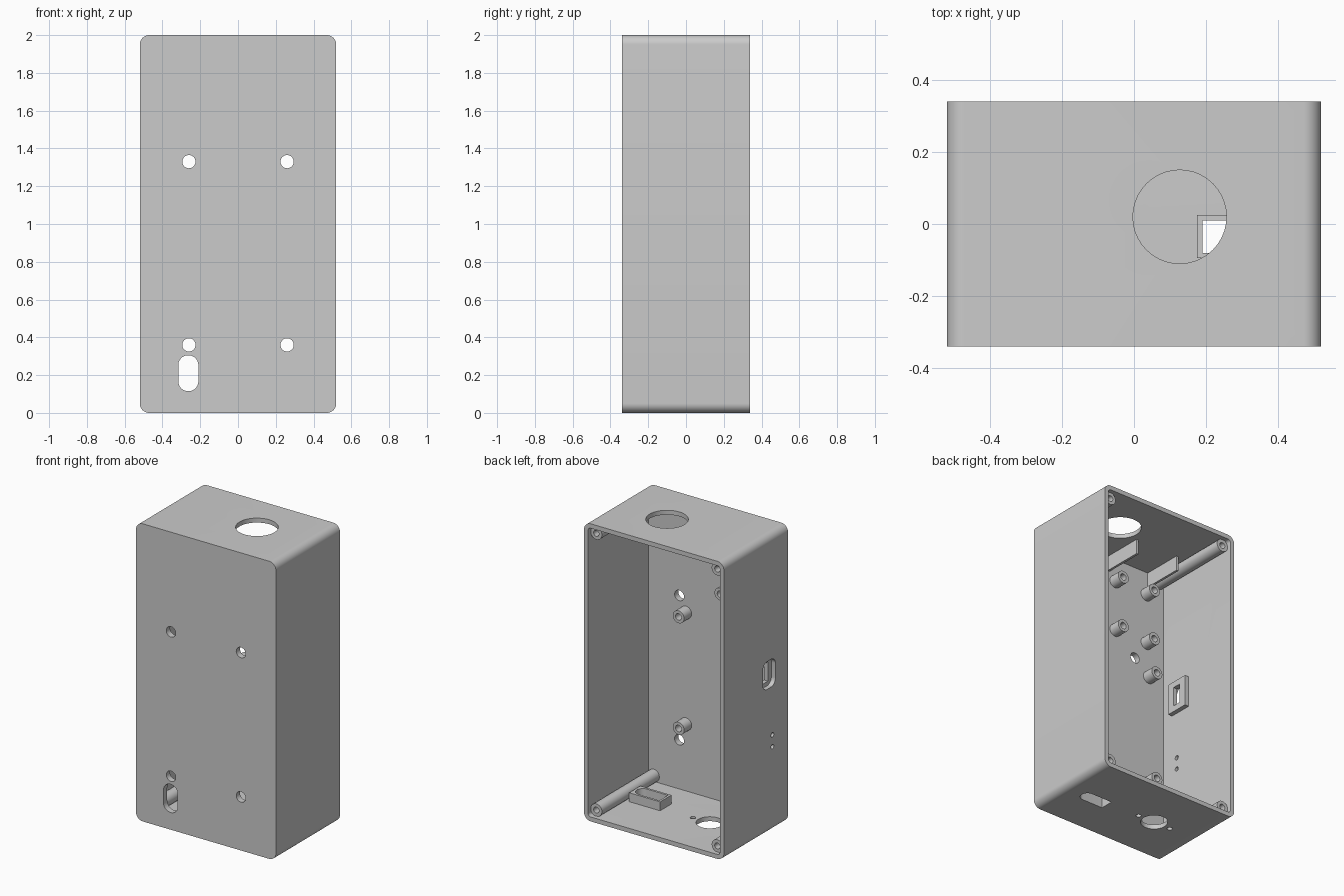
import bpy, bmesh, math
from mathutils import Matrix

cube = bpy.data.objects.get("Cube")
if cube:
    bpy.data.objects.remove(cube, do_unlink=True)

grey = bpy.data.materials.new("light_grey")
grey.use_nodes = True
colour = (0.6, 0.6, 0.6, 1)
grey.diffuse_color = colour
grey.node_tree.nodes["Principled BSDF"].inputs["Base Color"].default_value = colour

TURN = {"x": Matrix.Rotation(math.pi / 2, 4, "Y"),
        "y": Matrix.Rotation(-math.pi / 2, 4, "X"),
        "z": Matrix.Identity(4)}


def finish(name, bm):
    bmesh.ops.recalc_face_normals(bm, faces=bm.faces)
    mesh = bpy.data.meshes.new(name)
    bm.to_mesh(mesh)
    bm.free()
    mesh.materials.append(grey)
    obj = bpy.data.objects.new(name, mesh)
    bpy.context.collection.objects.link(obj)
    return obj


def block(name, xs, ys, zs, axis=None, radius=0):
    """Box given by its limits, with the edges along one axis rounded."""
    bm = bmesh.new()
    bmesh.ops.create_cube(bm, size=1)
    lims = (xs, ys, zs)
    for v in bm.verts:
        v.co = [(a + b) / 2 + c * (b - a) for (a, b), c in zip(lims, v.co)]
    if axis:
        i = "xyz".index(axis)
        edges = [e for e in bm.edges
                 if abs(e.verts[0].co[i] - e.verts[1].co[i]) > 1e-5]
        bmesh.ops.bevel(bm, geom=edges, offset=radius, segments=10,
                        profile=0.5, affect="EDGES")
    return finish(name, bm)


def rod(name, centre, radius, length, axis, bore=0, depth=0):
    """Cylinder starting at centre and running along axis, optionally bored."""
    bm = bmesh.new()
    bmesh.ops.create_cone(bm, cap_ends=True, segments=40, radius1=radius,
                          radius2=radius, depth=length)
    bmesh.ops.translate(bm, verts=bm.verts, vec=(0, 0, length / 2))
    if bore:
        top = max(bm.faces, key=lambda f: f.calc_center_median().z)
        bmesh.ops.inset_region(bm, faces=[top], thickness=radius - bore)
        out = bmesh.ops.extrude_face_region(bm, geom=[top])["geom"]
        moved = [g for g in out if isinstance(g, bmesh.types.BMVert)]
        bmesh.ops.translate(bm, verts=moved, vec=(0, 0, -depth))
        if top.is_valid:
            bmesh.ops.delete(bm, geom=[top], context="FACES_ONLY")
    bmesh.ops.transform(bm, matrix=Matrix.Translation(centre) @ TURN[axis],
                        verts=bm.verts)
    return finish(name, bm)


def cut(obj, cutters):
    """Subtract the cutters for good and remove them."""
    for c in cutters:
        mod = obj.modifiers.new("cut", "BOOLEAN")
        mod.operation, mod.solver, mod.object = "DIFFERENCE", "EXACT", c
    graph = bpy.context.evaluated_depsgraph_get()
    graph.update()
    mesh = bpy.data.meshes.new_from_object(obj.evaluated_get(graph))
    obj.modifiers.clear()
    obj.data = mesh
    for c in cutters:
        bpy.data.objects.remove(c, do_unlink=True)


# Case, open at the back
W, D, H, T = 0.52, 0.34, 2.0, 0.03
FRONT = -0.30                       # inside of the front wall
case = block("case", (-W, W), (-D, D), (0, H), "y", 0.05)
holes = [block("cavity", (T - W, W - T), (FRONT, 1), (T, H - T), "y", 0.02)]

# Front mounting holes and cable slot
for x in (-0.26, 0.26):
    for z in (0.36, 1.33):
        holes.append(rod("mount_hole", (x, -0.5, z), 0.035, 0.3, "y"))
holes.append(block("cable_slot", (-0.316, -0.21), (-0.5, -0.2),
                   (0.115, 0.305), "y", 0.052))

# Top opening, bottom connector with its two screws
holes.append(rod("top_hole", (0.127, 0.02, 1.9), 0.13, 0.3, "z"))
holes.append(rod("bottom_hole", (-0.17, -0.01, -0.1), 0.084, 0.2, "z"))
for x in (-0.295, -0.045):
    holes.append(rod("bottom_screw_hole", (x, -0.01, -0.1), 0.017, 0.2, "z"))

# Right side port and two indicator holes
PY, PZ = -0.14, 1.07
holes.append(block("port_pocket", (-0.7, T - W + 0.01), (PY - 0.067, PY + 0.067),
                   (PZ - 0.093, PZ + 0.093), "x", 0.045))
for z in (0.57, 0.65):
    holes.append(rod("indicator_hole", (-0.6, -0.175, z), 0.015, 0.2, "x"))


def plug_cutters():
    """Slot with one square end and one round end."""
    return [block("plug_slot", (0.19, 0.345), (-0.08, 0.01), (-0.1, 0.3)),
            rod("plug_round", (0.345, -0.035, -0.1), 0.045, 0.4, "z")]


cut(case, holes + plug_cutters())

# Raised frames around the plug slot and the side port
plug_frame = block("plug_frame", (0.175, 0.405), (-0.095, 0.025), (T - 0.005, 0.09))
plug_frame_cutters = plug_cutters()
cut(plug_frame, plug_frame_cutters)
port_frame = block("port_frame", (T - W, T - W + 0.03),
                   (PY - 0.08, PY + 0.08), (PZ - 0.105, PZ + 0.105))
cut(port_frame, [block("port_hole", (-0.6, -0.3), (PY - 0.03, PY + 0.03),
                       (PZ - 0.065, PZ + 0.065))])

# Long lid screw posts in the corners
smooth = [case, plug_frame]
for x in (-0.45, 0.45):
    for z in (0.07, H - 0.07):
        smooth.append(rod("corner_post", (x, FRONT - 0.01, z), 0.042, 0.62,
                          "y", 0.02, 0.2))

# Board standoffs: a large board below, a small one above
boards = [((-0.37, 0.21), (0.48, 1.23)), ((-0.35, -0.10), (1.465, 1.81))]
for xs, zs in boards:
    for x in xs:
        for z in zs:
            smooth.append(rod("standoff", (x, FRONT - 0.01, z), 0.042, 0.09,
                              "y", 0.022, 0.075))

# Guide plates hanging from the ceiling
for x in (-0.37, -0.05):
    block("guide_plate", (x - 0.008, x + 0.008), (FRONT - 0.01, -0.025),
          (1.87, H - T + 0.005))

# Smooth the round surfaces, keep the edges sharp
bpy.ops.object.select_all(action="DESELECT")
for obj in smooth:
    obj.select_set(True)
bpy.context.view_layer.objects.active = case
bpy.ops.object.shade_smooth_by_angle(angle=math.radians(30))
